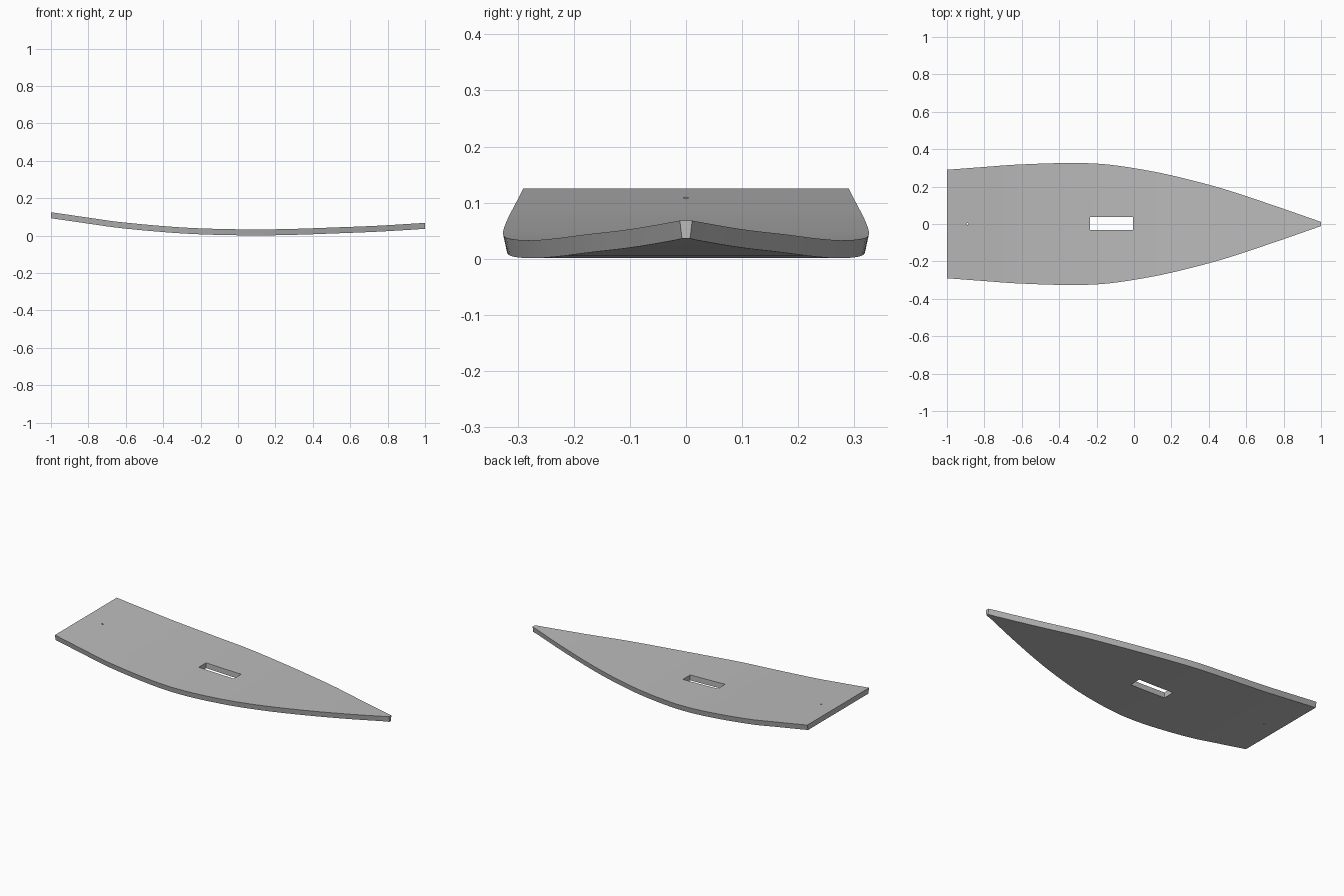
import bpy
import bmesh
import math

old = bpy.data.objects.get("Cube")
if old:
    bpy.data.objects.remove(old, do_unlink=True)

THICKNESS = 0.032
STATIONS = 48
# knots along the length: x, half width, height of upper face
KNOTS = [(-1, .29, .125), (-.8, .305, .096), (-.635, .317, .073), (-.35, .326, .047),
         (-.15, .319, .037), (.1, .281, .033), (.3, .236, .036), (.5, .181, .043),
         (.75, .098, .053), (1, .011, .068)]


def slope(i, c):
    a, b = KNOTS[max(i - 1, 0)], KNOTS[min(i + 1, len(KNOTS) - 1)]
    return (b[c] - a[c]) / (b[0] - a[0])


def fair(x, c):
    """Smooth curve through column c of the knots."""
    i = max(k for k in range(len(KNOTS) - 1) if KNOTS[k][0] <= x)
    a, b = KNOTS[i], KNOTS[i + 1]
    h = b[0] - a[0]
    t = (x - a[0]) / h
    return ((2*t**3 - 3*t**2 + 1) * a[c] + (t**3 - 2*t**2 + t) * h * slope(i, c)
            + (3*t**2 - 2*t**3) * b[c] + (t**3 - t**2) * h * slope(i + 1, c))


grey = bpy.data.materials.new("light grey")
grey.use_nodes = True
COLOUR = (0.5, 0.5, 0.5, 1)
grey.diffuse_color = COLOUR
grey.node_tree.nodes["Principled BSDF"].inputs["Base Color"].default_value = COLOUR

# Deck: curved plate lofted along its length, edges tapering in underneath
bm = bmesh.new()
rings = []
for n in range(STATIONS + 1):
    x = -1 + 2 * n / STATIONS
    w, z = fair(x, 1), fair(x, 2)
    under = w - min(.007, w * .35)
    rings.append([bm.verts.new(p) for p in (
        (x, -w, z), (x, w, z), (x, under, z - THICKNESS), (x, -under, z - THICKNESS))])
for a, b in zip(rings, rings[1:]):
    for k in range(4):
        m = (k + 1) % 4
        bm.faces.new((a[k], a[m], b[m], b[k]))
bm.faces.new(rings[0])
bm.faces.new(rings[-1])
bmesh.ops.recalc_face_normals(bm, faces=bm.faces)
mesh = bpy.data.meshes.new("deck")
bm.to_mesh(mesh)
bm.free()
deck = bpy.data.objects.new("deck", mesh)
bpy.context.collection.objects.link(deck)
mesh.materials.append(grey)


def cut(cutter):
    """Cut a shape out of the deck and discard the cutter."""
    cutter.hide_render = True
    cutter.data.materials.append(grey)
    mod = deck.modifiers.new("opening", 'BOOLEAN')
    mod.operation = 'DIFFERENCE'
    mod.solver = 'EXACT'
    mod.object = cutter
    bpy.context.view_layer.objects.active = deck
    bpy.ops.object.modifier_apply(modifier=mod.name)
    bpy.data.objects.remove(cutter, do_unlink=True)


# Rectangular slot amidships
bpy.ops.mesh.primitive_cube_add(size=1, location=(-.12, .002, 0))
slot = bpy.context.object
slot.scale = (.23, .069, .5)
cut(slot)

# Small round hole near the stern
bpy.ops.mesh.primitive_cylinder_add(vertices=16, radius=.005, depth=.5, location=(-.89, 0, 0))
cut(bpy.context.object)

bpy.ops.object.select_all(action='DESELECT')
deck.select_set(True)
bpy.context.view_layer.objects.active = deck
bpy.ops.object.shade_smooth_by_angle(angle=math.radians(30))
